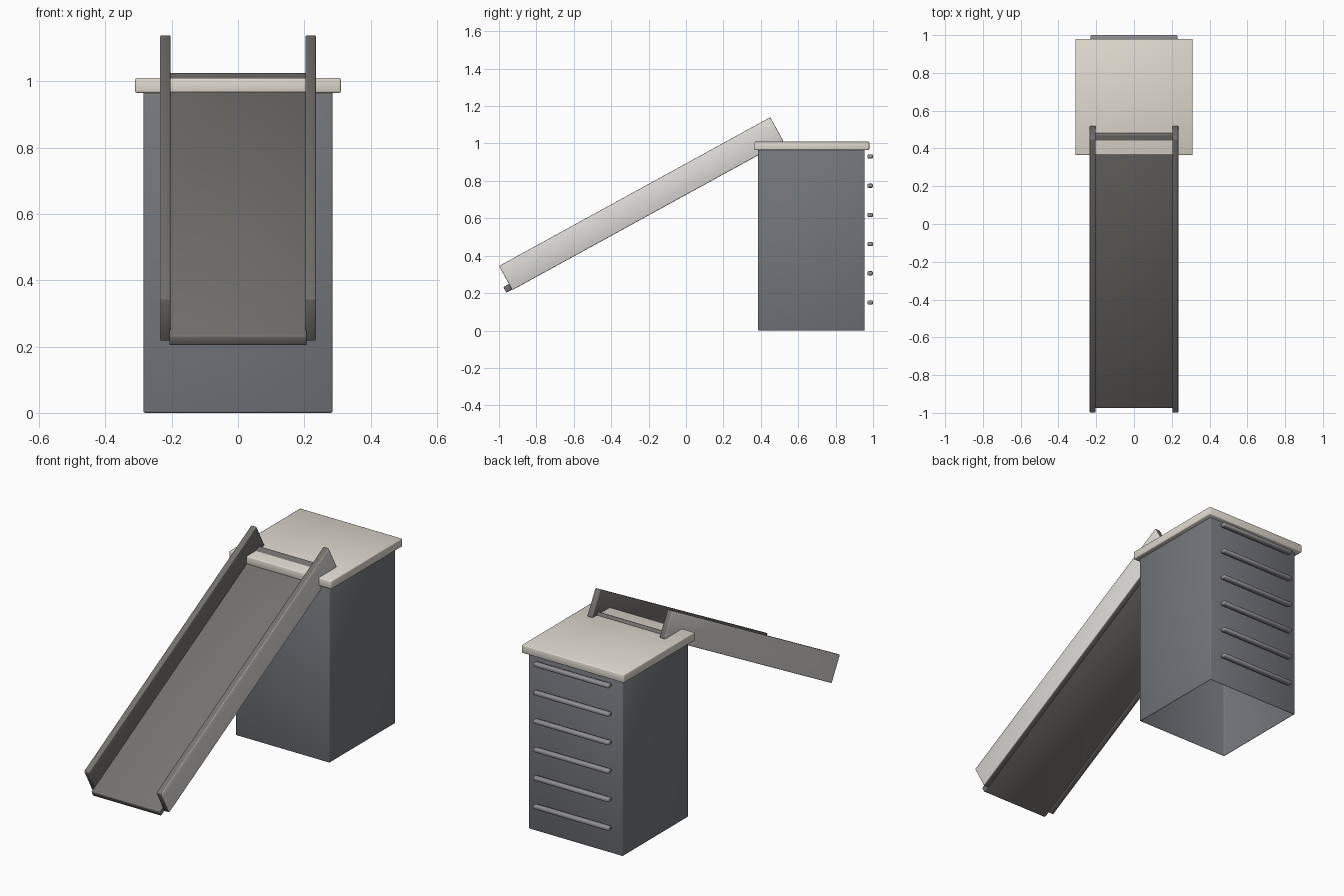
import bpy, bmesh, math
from mathutils import Matrix, Vector

if "Cube" in bpy.data.objects:
    bpy.data.objects.remove(bpy.data.objects["Cube"])

ANGLE = math.atan2(0.795, 1.45)          # slope of the slide
FOOT = Vector((0, -0.929, 0.216))        # lower front corner of the rails
SLOPE = Matrix.Translation(FOOT) @ Matrix.Rotation(ANGLE, 4, 'X')


def paint(name, *rgb):
    mat = bpy.data.materials.new(name)
    mat.diffuse_color = (*rgb, 1)
    mat.use_nodes = True
    mat.node_tree.nodes["Principled BSDF"].inputs["Base Color"].default_value = mat.diffuse_color
    return mat


BODY = paint("slate_grey", 0.175, 0.185, 0.20)
BOARD = paint("warm_light_grey", 0.75, 0.71, 0.63)
BED = paint("dark_warm_grey", 0.176, 0.168, 0.156)
RAIL = paint("rail_side_grey", 0.74, 0.72, 0.69)
RUNG = paint("rung_grey", 0.28, 0.28, 0.29)


def box(name, lo, hi, mat, bevel=0.005, segments=2, matrix=None, open_bottom=False):
    """Softly bevelled box between two corners, optionally without its bottom face."""
    lo, hi = Vector(lo), Vector(hi)
    bm = bmesh.new()
    bmesh.ops.create_cube(bm, size=1)
    for v in bm.verts:
        v.co = Vector([(lo[i] + hi[i]) / 2 + v.co[i] * (hi[i] - lo[i]) for i in range(3)])
    bmesh.ops.bevel(bm, geom=bm.edges[:], offset=bevel, segments=segments,
                    profile=0.5, affect='EDGES')
    if open_bottom:
        bm.normal_update()
        bottom = max((f for f in bm.faces if f.normal.z < -0.99), key=lambda f: f.calc_area())
        bmesh.ops.delete(bm, geom=[bottom], context='FACES')
    mesh = bpy.data.meshes.new(name)
    bm.to_mesh(mesh)
    bm.free()
    mesh.materials.append(mat)
    obj = bpy.data.objects.new(name, mesh)
    bpy.context.collection.objects.link(obj)
    if matrix:
        obj.matrix_world = matrix
    bpy.ops.object.select_all(action='DESELECT')
    obj.select_set(True)
    bpy.context.view_layer.objects.active = obj
    bpy.ops.object.shade_smooth_by_angle(angle=math.radians(50))
    return obj


# Tower: hollow body open underneath, with an overhanging platform
box("tower_body", (-0.285, 0.385, 0.0), (0.285, 0.955, 0.97), BODY, open_bottom=True)
box("platform", (-0.31, 0.365, 0.965), (0.31, 0.98, 1.01), BOARD)

# Ladder rungs on the back
for i in range(6):
    z = 0.15 + i * 0.156
    box(f"ladder_rung_{i + 1}", (-0.23, 0.97, z - 0.011), (0.23, 1.0, z + 0.011), RUNG, 0.007)

# Slide bed, tilted along the slope
box("slide_bed", (-0.207, -0.034, 0.003), (0.207, 1.618, 0.037), BED, matrix=SLOPE)

# Side rails: dark edges, light outer faces
for name, side in (("left", -1), ("right", 1)):
    x0, x1 = sorted((side * 0.203, side * 0.235))
    rail = box(f"slide_rail_{name}", (x0, 0, 0), (x1, 1.654, 0.147), BED, matrix=SLOPE)
    rail.data.materials.append(RAIL)
    for face in rail.data.polygons:
        if face.normal.x * side > 0.9:
            face.material_index = 1
